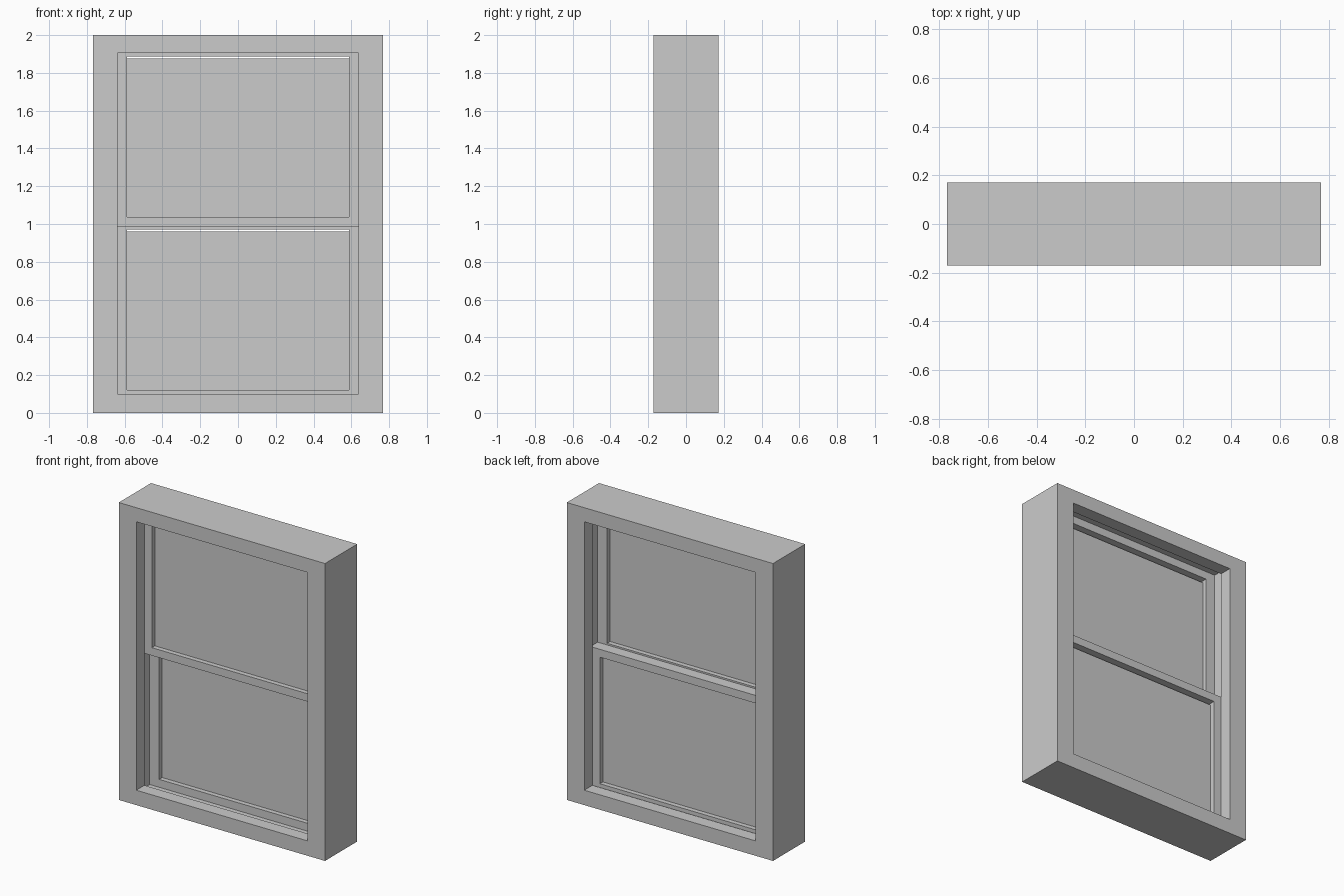
import bpy, bmesh
from mathutils import Vector

if "Cube" in bpy.data.objects:
    bpy.data.objects.remove(bpy.data.objects["Cube"])


def make_object(name, bm):
    bmesh.ops.remove_doubles(bm, verts=bm.verts, dist=1e-5)
    bmesh.ops.recalc_face_normals(bm, faces=bm.faces)
    mesh = bpy.data.meshes.new(name)
    bm.to_mesh(mesh)
    bm.free()
    obj = bpy.data.objects.new(name, mesh)
    bpy.context.collection.objects.link(obj)
    return obj


def ring(name, profile):
    """Sweep a closed (half_width, z_low, z_high, y) section round a rectangle."""
    bm = bmesh.new()
    loops = []
    for hw, z0, z1, y in profile:
        corners = ((-hw, z0), (hw, z0), (hw, z1), (-hw, z1))
        loops.append([bm.verts.new((x, y, z)) for x, z in corners])
    for i, a in enumerate(loops):
        b = loops[(i + 1) % len(loops)]
        for j in range(4):
            k = (j + 1) % 4
            bm.faces.new((a[j], a[k], b[k], b[j]))
    return make_object(name, bm)


def box(name, lo, hi):
    lo, hi = Vector(lo), Vector(hi)
    bm = bmesh.new()
    bmesh.ops.create_cube(bm, size=1)
    bmesh.ops.scale(bm, vec=hi - lo, verts=bm.verts)
    bmesh.ops.translate(bm, vec=(lo + hi) / 2, verts=bm.verts)
    return make_object(name, bm)


# Outer frame: box section with a channel that holds both sashes
outer, lip, channel = (0.767, 0, 2), (0.637, 0.10, 1.905), (0.66, 0.065, 1.943)
D, C = 0.171, 0.085
ring("window_frame", [(*outer, -D), (*outer, D), (*lip, D), (*lip, C),
                      (*channel, C), (*channel, -C), (*lip, -C), (*lip, -D)])

# Two sliding sashes, the upper one in front, each with a pane short of its top rail
for name, base, y0, y1 in (("upper", 0.983, -0.077, 0.0), ("lower", 0.068, 0.0, 0.077)):
    edge = (0.657, base, base + 0.957)
    opening = (0.587, base + 0.053, base + 0.904)
    ring(name + "_sash", [(*edge, y0), (*edge, y1), (*opening, y1), (*opening, y0)])
    mid = (y0 + y1) / 2
    box(name + "_pane", (-0.587, mid - 0.006, base + 0.053),
        (0.587, mid + 0.006, base + 0.892))
